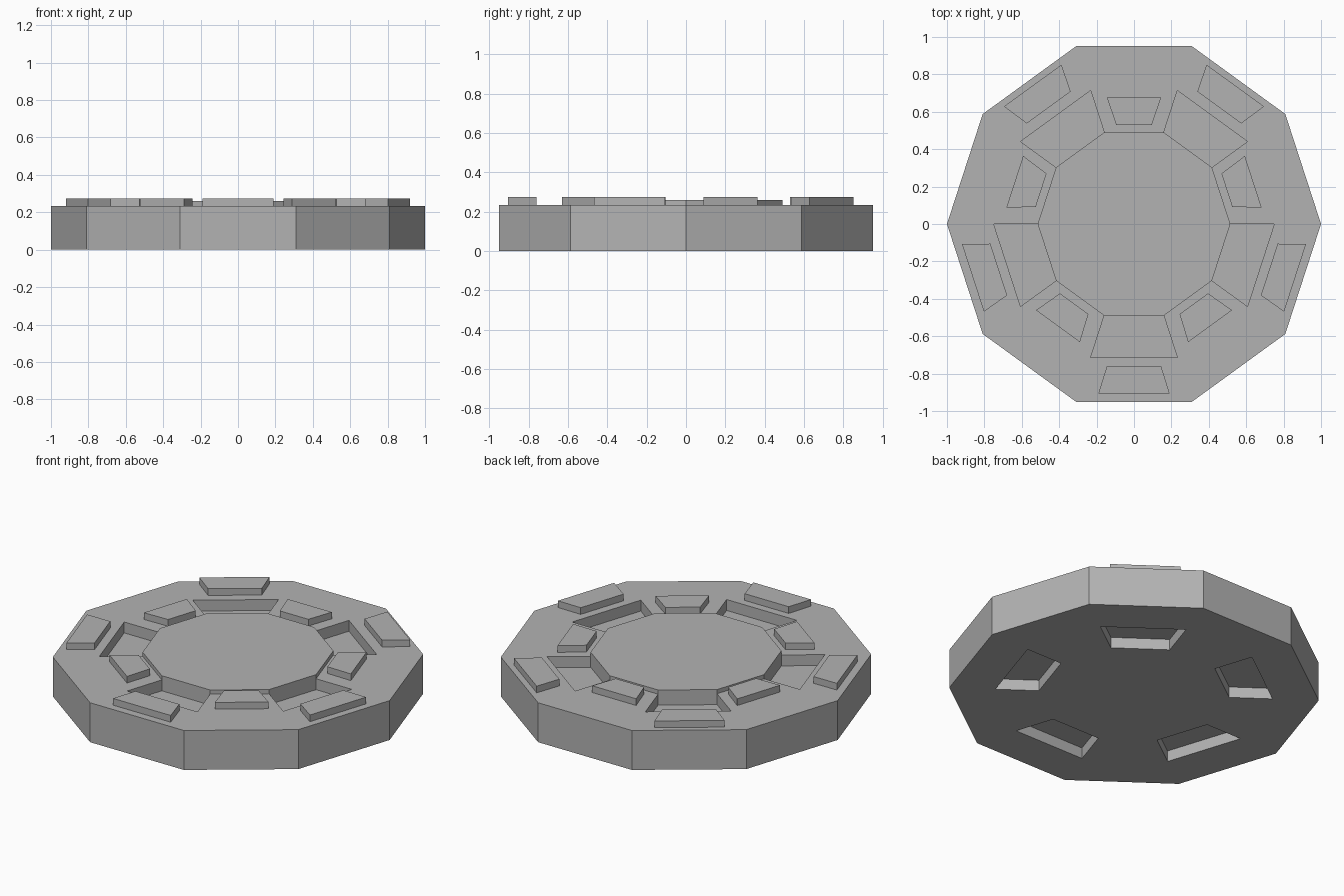
import bpy, bmesh
from math import cos, sin, radians
from mathutils import Vector

cube = bpy.data.objects.get("Cube")
if cube:
    bpy.data.objects.remove(cube, do_unlink=True)

SIDES = 10
TOP = 0.235
PLATE_TOP = 0.275
POCKET = 0.065

grey = bpy.data.materials.new("plain_grey")
grey.use_nodes = True
grey.diffuse_color = (0.45, 0.45, 0.45, 1)
grey.node_tree.nodes["Principled BSDF"].inputs["Base Color"].default_value = grey.diffuse_color


def finish(bm, name):
    bmesh.ops.recalc_face_normals(bm, faces=bm.faces)
    mesh = bpy.data.meshes.new(name)
    bm.to_mesh(mesh)
    bm.free()
    mesh.materials.append(grey)
    obj = bpy.data.objects.new(name, mesh)
    bpy.context.collection.objects.link(obj)
    return obj


def ring(bm, radius, z):
    angles = [radians(360 / SIDES * i) for i in range(SIDES)]
    return [bm.verts.new((radius * cos(a), radius * sin(a), z)) for a in angles]


def bridge(bm, a, b):
    return [bm.faces.new((a[i], a[(i + 1) % SIDES], b[(i + 1) % SIDES], b[i]))
            for i in range(SIDES)]


def push(bm, faces, dz):
    """Extrude each face on its own, straight up or down."""
    for face in bmesh.ops.extrude_discrete_faces(bm, faces=faces)["faces"]:
        bmesh.ops.translate(bm, verts=face.verts, vec=(0, 0, dz))


# Ten-sided body: concentric rings on both sides, alternate sectors recessed
bm = bmesh.new()
rims = []
for z, pocket_dz in ((0, POCKET), (TOP, -POCKET)):
    outer, middle, inner = (ring(bm, r, z) for r in (1, 0.75, 0.515))
    bridge(bm, outer, middle)
    sectors = bridge(bm, middle, inner)
    centre = bm.faces.new(inner)
    push(bm, sectors[1::2], pocket_dz)
    if z == TOP:
        push(bm, [centre], 0.025)  # raised centre disc
    rims.append(outer)
bridge(bm, *rims)
finish(bm, "body")


# Raised trapezoid plates, mirrored left to right
def plate(name, angle, r0, r1, w0, w1, slide):
    a = radians(angle)
    out = Vector((cos(a), sin(a), 0))
    side = Vector((-sin(a), cos(a), 0))
    bm = bmesh.new()
    base = [bm.verts.new(out * r + side * (w + slide) + Vector((0, 0, TOP - 0.005)))
            for r, w in ((r0, -w0), (r1, -w1), (r1, w1), (r0, w0))]
    push(bm, [bm.faces.new(base)], PLATE_TOP - TOP + 0.005)
    finish(bm, name)


def mirrored_plates(name, angle, size, slide=0, shift=0):
    r0, r1, w0, w1 = size
    plate(name + "_left", angle, r0 + shift, r1 + shift, w0, w1, slide)
    plate(name + "_right", 180 - angle, r0 + shift, r1 + shift, w0, w1, -slide)


OUTER = (0.76, 0.905, 0.145, 0.19)
INNER = (0.528, 0.676, 0.094, 0.145)

plate("outer_plate_front", -90, *OUTER, 0)
mirrored_plates("outer_plate_side", -18, OUTER, -0.008, 0.003)
mirrored_plates("outer_plate_back", 54, OUTER, -0.003, 0.012)
plate("inner_plate_back", 90, *INNER, 0)
mirrored_plates("inner_plate_side", 18, INNER, 0.018)
mirrored_plates("inner_plate_front", -54, INNER, 0.008, 0.005)
